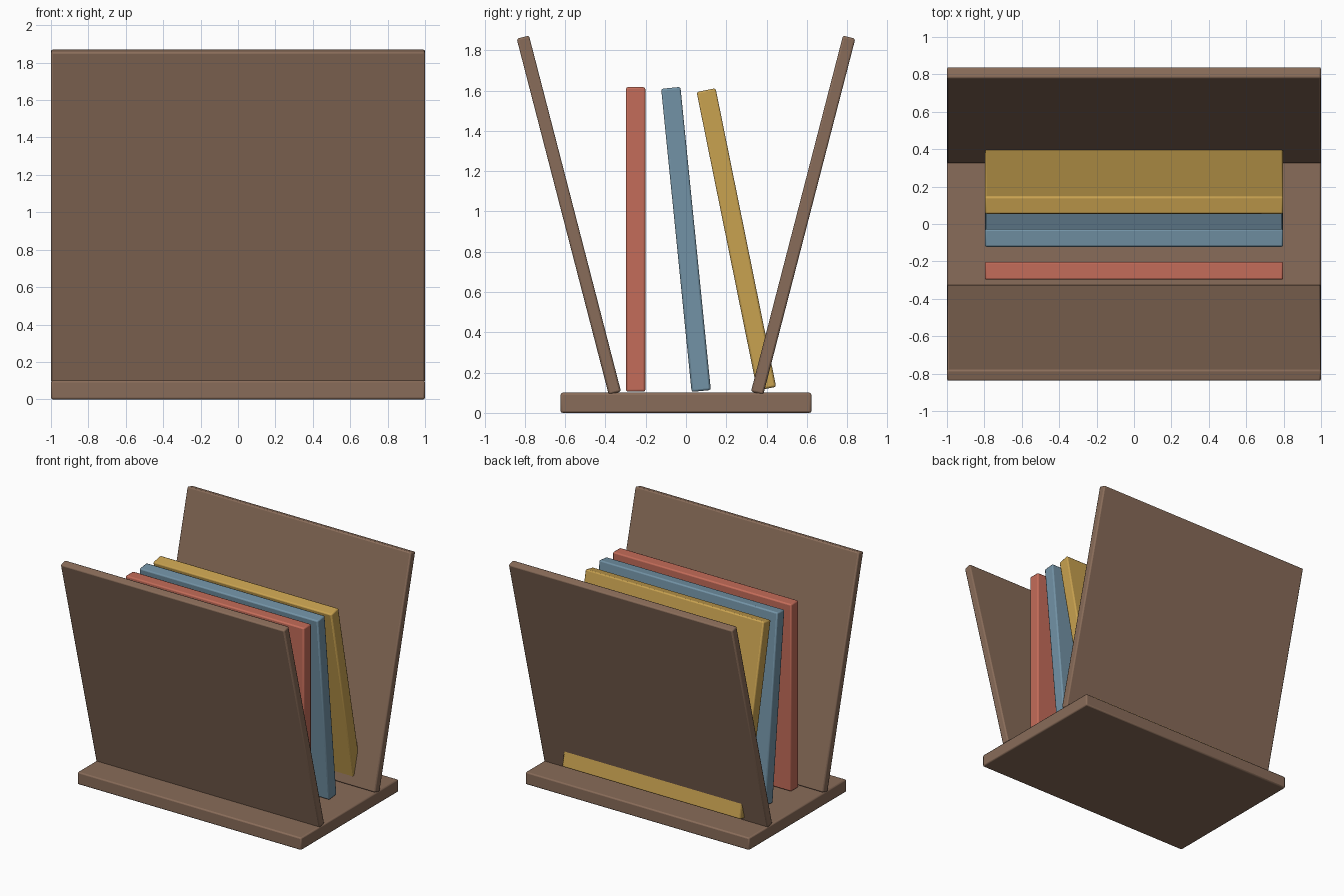
import bpy
from math import cos, sin

if "Cube" in bpy.data.objects:
    bpy.data.objects.remove(bpy.data.objects["Cube"])


def material(name, rgb):
    m = bpy.data.materials.new(name)
    m.diffuse_color = (*rgb, 1)
    m.use_nodes = True
    m.node_tree.nodes["Principled BSDF"].inputs["Base Color"].default_value = m.diffuse_color
    return m


def slab(name, size, centre, mat, tilt=0.0, bevel=0.01):
    bpy.ops.mesh.primitive_cube_add(size=1, location=centre)
    ob = bpy.context.object
    ob.name = name
    ob.scale = size
    bpy.ops.object.transform_apply(location=False, rotation=False, scale=True)
    ob.rotation_euler.x = tilt
    ob.data.materials.append(mat)
    mod = ob.modifiers.new("soft_edges", 'BEVEL')
    mod.width = bevel
    mod.segments = 2
    bpy.ops.object.shade_smooth_by_angle()
    return ob


wood = material("wood", (0.25, 0.15, 0.10))

# Base board
slab("base", (2.0, 1.245, 0.10), (0, 0, 0.05), wood)

# Two side panels leaning outwards in a V
lean, length = 0.253, 1.825
for name, side in (("front_panel", -1), ("back_panel", 1)):
    y = 0.353 + sin(lean) * length / 2
    z = 0.098 + cos(lean) * length / 2
    slab(name, (2.0, 0.063, length), (0, side * y, z), wood, -side * lean)

# Books, each leaning a little further than the last
books = (("red_book", (0.55, 0.15, 0.10)),
         ("blue_book", (0.17, 0.29, 0.38)),
         ("yellow_book", (0.58, 0.36, 0.08)))
for i, (name, rgb) in enumerate(books):
    slab(name, (1.595, 0.096, 1.512), (0, 0.25 * (i - 1), 0.861),
         material(name + "_cover", rgb), 0.1 * i)
